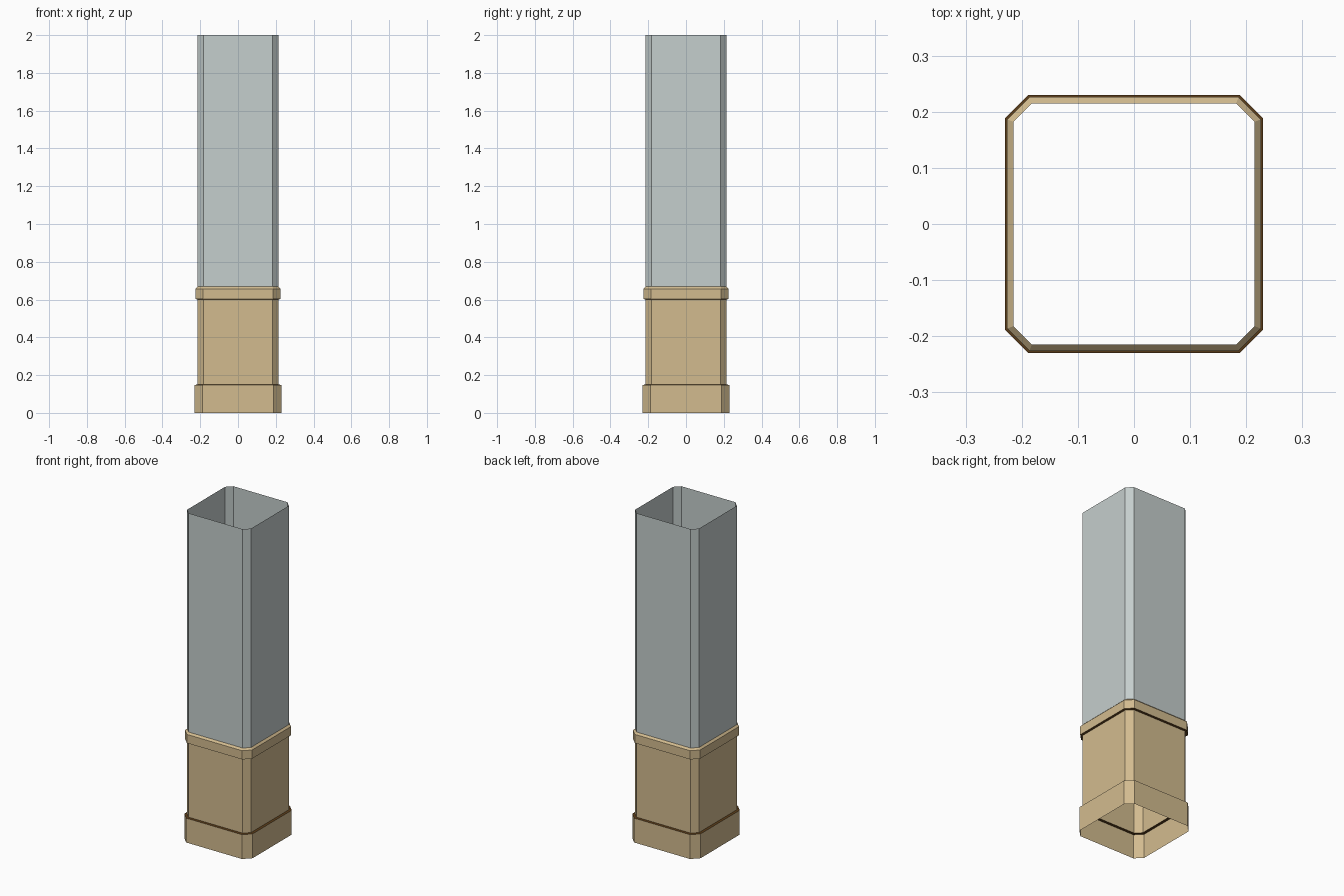
import bpy

if "Cube" in bpy.data.objects:
    bpy.data.objects.remove(bpy.data.objects["Cube"])

SHAFT, FLAT = 0.215, 0.182   # half width and half length of the flat side


def material(name, rgb):
    m = bpy.data.materials.new(name)
    m.diffuse_color = (*rgb, 1)
    m.use_nodes = True
    m.node_tree.nodes["Principled BSDF"].inputs["Base Color"].default_value = m.diffuse_color
    return m


grey = material("pale grey", (0.56, 0.62, 0.61))
tan = material("tan", (0.65, 0.50, 0.275))
brown = material("dark brown", (0.10, 0.045, 0.010))


def ring(half, z):
    """Chamfered square, offset evenly from the shaft outline."""
    f = FLAT + (half - SHAFT) * 0.414
    return [(f, -half, z), (half, -f, z), (half, f, z), (f, half, z),
            (-f, half, z), (-half, f, z), (-half, -f, z), (-f, -half, z)]


def sleeve(name, profile, mats, bands):
    """Open tube through (half width, height) steps; bands = material per step."""
    verts = [v for half, z in profile for v in ring(half, z)]
    faces = [(r * 8 + i, r * 8 + (i + 1) % 8, r * 8 + 8 + (i + 1) % 8, r * 8 + 8 + i)
             for r in range(len(profile) - 1) for i in range(8)]
    me = bpy.data.meshes.new(name)
    me.from_pydata(verts, [], faces)
    for m in mats:
        me.materials.append(m)
    for p in me.polygons:
        p.material_index = bands[p.index // 8]
    ob = bpy.data.objects.new(name, me)
    bpy.context.collection.objects.link(ob)


# Skirting at the floor with a dark ledge on top
sleeve("base_skirting", [(0.23, 0), (0.23, 0.148), (SHAFT, 0.15)], [tan, brown], [0, 1])
# Tan lower panel
sleeve("lower_panel", [(SHAFT, 0.15), (SHAFT, 0.60)], [tan], [0])
# Rail with dark underside and sloped top
sleeve("rail", [(SHAFT, 0.60), (0.226, 0.604), (0.226, 0.657), (SHAFT, 0.668)],
       [tan, brown], [1, 0, 0])
# Grey upper shaft, open at the top
sleeve("upper_shaft", [(SHAFT, 0.668), (SHAFT, 2.0)], [grey], [0])
